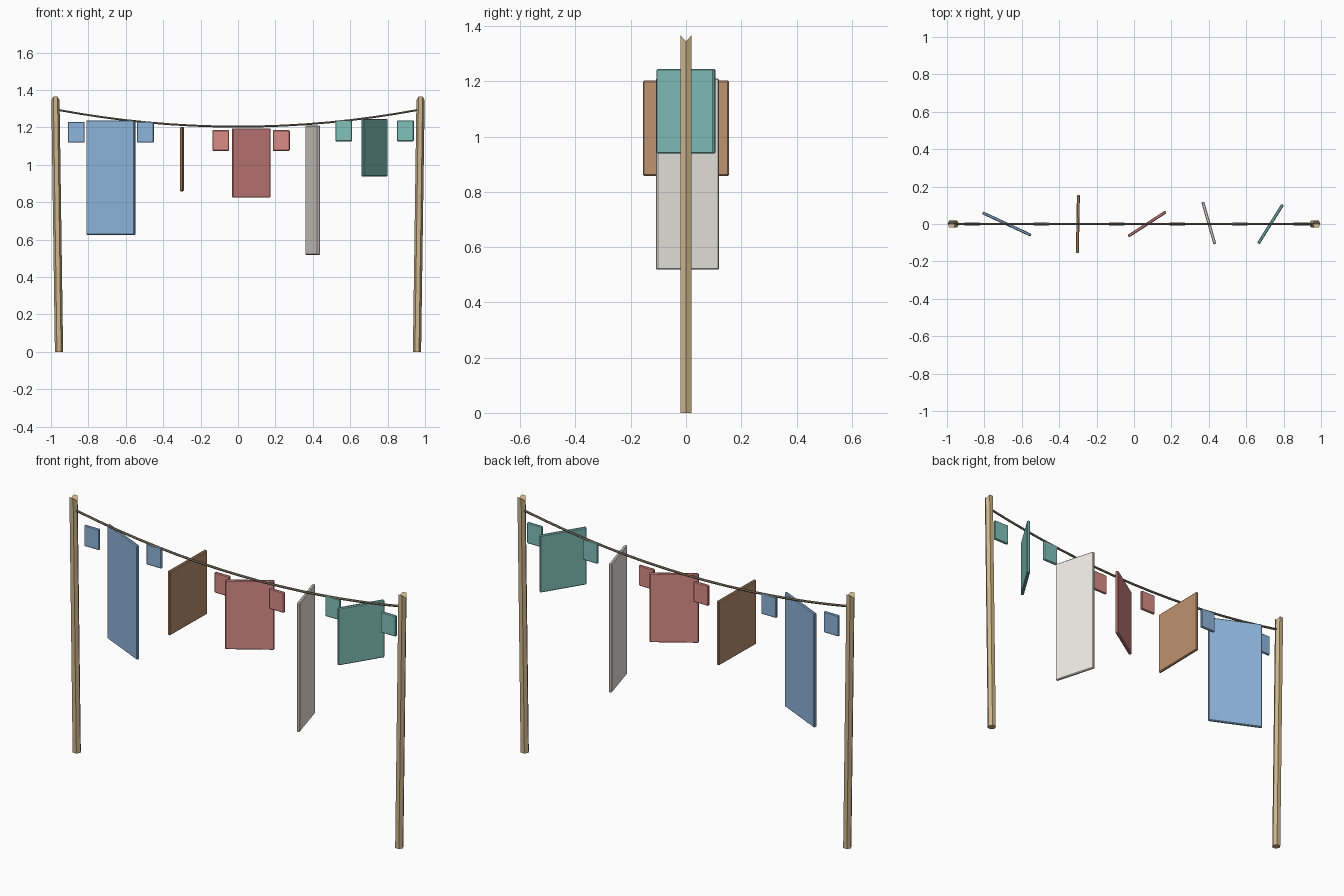
import bpy, bmesh
from math import radians, cos, sin, pi

if "Cube" in bpy.data.objects:
    bpy.data.objects.remove(bpy.data.objects["Cube"])


def material(name, rgb):
    m = bpy.data.materials.new(name)
    m.diffuse_color = (*rgb, 1)
    m.use_nodes = True
    m.node_tree.nodes["Principled BSDF"].inputs["Base Color"].default_value = m.diffuse_color
    return m


BLUE = material("blue_cloth", (0.27, 0.46, 0.71))
BROWN = material("brown_cloth", (0.52, 0.29, 0.16))
RED = material("red_cloth", (0.70, 0.26, 0.24))
WHITE = material("white_cloth", (0.86, 0.84, 0.78))
TEAL = material("teal_cloth", (0.22, 0.54, 0.50))
WOOD = material("wood", (0.62, 0.47, 0.27))
ROPE = material("rope", (0.24, 0.20, 0.14))


def finish(bm, name, mat):
    bmesh.ops.recalc_face_normals(bm, faces=bm.faces[:])
    me = bpy.data.meshes.new(name)
    bm.to_mesh(me)
    bm.free()
    me.materials.append(mat)
    ob = bpy.data.objects.new(name, me)
    bpy.context.collection.objects.link(ob)
    return ob


def cloth(name, mat, x, width, z0, z1, angle=0, y=0, thick=0.016):
    # thin bevelled slab turned about the vertical
    bm = bmesh.new()
    bmesh.ops.create_cube(bm, size=1)
    bmesh.ops.scale(bm, vec=(width, thick, z1 - z0), verts=bm.verts[:])
    bmesh.ops.bevel(bm, geom=bm.edges[:], offset=0.004, segments=1, affect='EDGES')
    ob = finish(bm, name, mat)
    ob.location = (x, y, (z0 + z1) / 2)
    ob.rotation_euler.z = radians(angle)


def pole(name, side):
    # six-sided leaning pole with a V notch across the top
    bm = bmesh.new()
    r = 0.022
    low, high = [], []
    for i in range(6):
        a = i * pi / 3
        dx, dy = r * cos(a), r * sin(a)
        low.append(bm.verts.new((side * 0.957 + dx, dy, 0)))
        high.append(bm.verts.new((side * 0.976 + dx, dy, 1.345 if i % 3 == 0 else 1.365)))
    for i in range(6):
        j = (i + 1) % 6
        bm.faces.new((low[i], low[j], high[j], high[i]))
    bm.faces.new(low)
    h = high
    bm.faces.new((h[0], h[1], h[2], h[3]))
    bm.faces.new((h[0], h[3], h[4], h[5]))
    finish(bm, name, WOOD)


pole("left_pole", -1)
pole("right_pole", 1)

# sagging line
N, SIDES, R = 16, 6, 0.006
bm = bmesh.new()
rings = []
for k in range(N + 1):
    t = 2 * k / N - 1
    rings.append([bm.verts.new((0.965 * t, R * cos(i * pi / 3),
                                1.204 + 0.09 * t * t + R * sin(i * pi / 3)))
                  for i in range(SIDES)])
for a, b in zip(rings, rings[1:]):
    for i in range(SIDES):
        j = (i + 1) % SIDES
        bm.faces.new((a[i], a[j], b[j], b[i]))
bm.faces.new(rings[0])
bm.faces.new(rings[-1])
finish(bm, "washing_line", ROPE)

# shirts: body plus a pair of sleeves
for name, mat, x, w, z0, z1, ang, s0, s1 in [
    ("blue_shirt", BLUE, -0.68, 0.286, 0.625, 1.238, -25, 1.118, 1.23),
    ("red_shirt", RED, 0.07, 0.24, 0.825, 1.195, 33, 1.075, 1.185),
    ("teal_shirt", TEAL, 0.73, 0.245, 0.938, 1.245, 58, 1.125, 1.237),
]:
    cloth(name + "_body", mat, x, w, z0, z1, ang)
    off = {"blue_shirt": 0.185, "red_shirt": 0.162, "teal_shirt": 0.165}[name]
    for side, label in ((-1, "left"), (1, "right")):
        cloth(f"{name}_{label}_sleeve", mat, x + side * off, 0.09, s0, s1, thick=0.014)

# plain sheets
cloth("brown_towel", BROWN, -0.30, 0.31, 0.858, 1.202, 89)
cloth("white_sheet", WHITE, 0.40, 0.235, 0.518, 1.21, -74, y=0.005)
